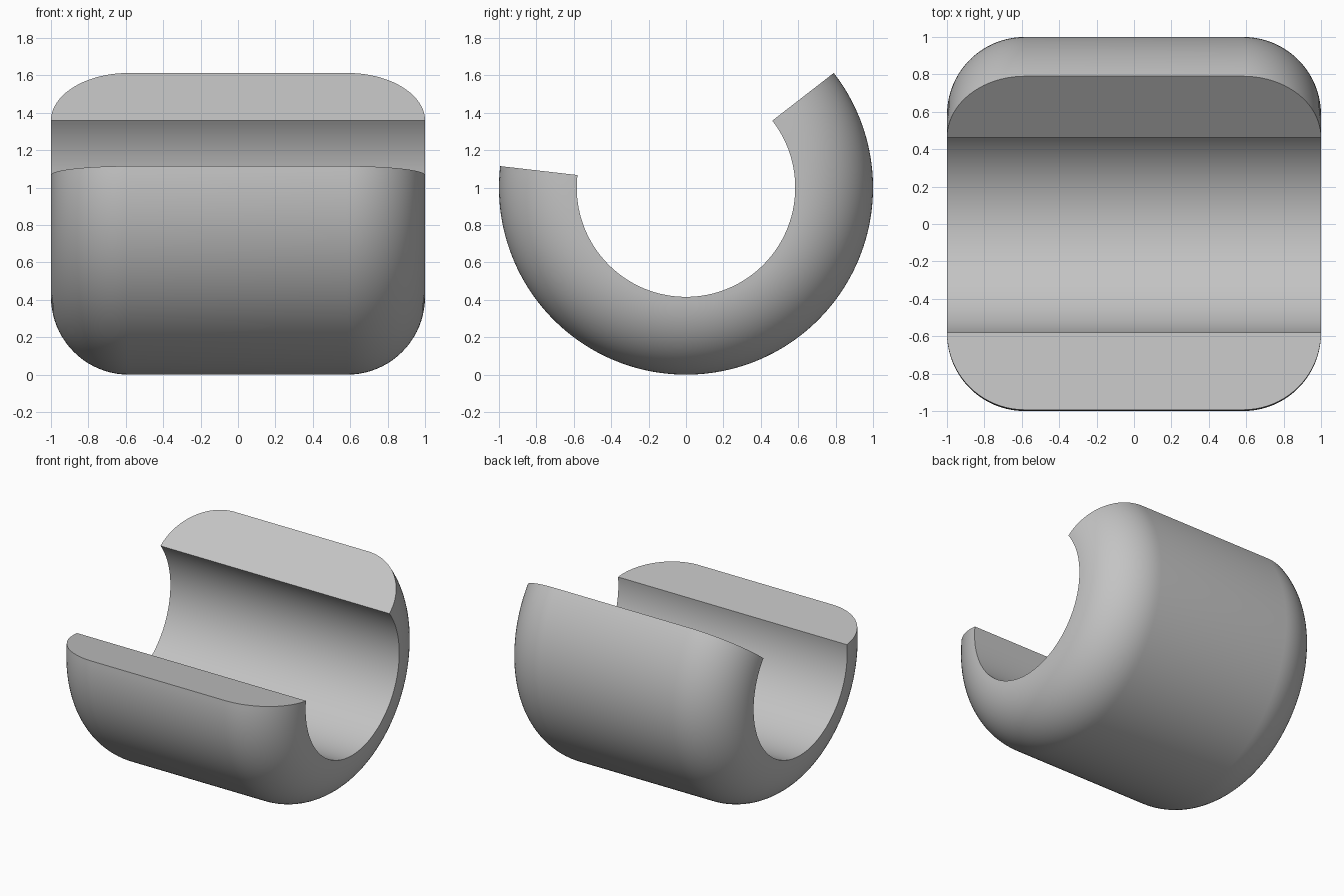
import bpy, bmesh, math
from mathutils import Vector, Matrix

cube = bpy.data.objects.get("Cube")
if cube:
    bpy.data.objects.remove(cube, do_unlink=True)

OUTER, INNER, HALF = 1.0, 0.584, 1.0
FILLET = OUTER - INNER
START, END = math.radians(173.4), math.radians(397.8)
ARC_STEPS, SWEEP_STEPS = 20, 112

grey = bpy.data.materials.new("plain grey")
grey.use_nodes = True
colour = (0.55, 0.55, 0.55, 1)
grey.diffuse_color = colour
grey.node_tree.nodes["Principled BSDF"].inputs["Base Color"].default_value = colour

# Cross-section (x, radius): flat inner edge, outer corners fully rounded
right = []
for i in range(ARC_STEPS + 1):
    a = math.pi / 2 * i / ARC_STEPS
    right.append((HALF - FILLET + FILLET * math.cos(a), INNER + FILLET * math.sin(a)))
profile = right + [(-x, r) for x, r in reversed(right)]

# Sweep the section around the x axis to make an open ring
centre = Vector((0, 0, OUTER))
bm = bmesh.new()
rings = []
for s in range(SWEEP_STEPS + 1):
    a = START + (END - START) * s / SWEEP_STEPS
    rings.append([bm.verts.new(centre + Vector((x, r * math.cos(a), r * math.sin(a))))
                  for x, r in profile])
count = len(profile)
for near, far in zip(rings, rings[1:]):
    for i in range(count):
        j = (i + 1) % count
        bm.faces.new((near[i], near[j], far[j], far[i]))

# Flat faces closing both ends of the opening
bm.faces.new(rings[0])
bm.faces.new(rings[-1])
bmesh.ops.recalc_face_normals(bm, faces=bm.faces)

mesh = bpy.data.meshes.new("open_ring")
bm.to_mesh(mesh)
bm.free()
mesh.materials.append(grey)
ring = bpy.data.objects.new("open_ring", mesh)
bpy.context.collection.objects.link(ring)

bpy.ops.object.select_all(action="DESELECT")
ring.select_set(True)
bpy.context.view_layer.objects.active = ring
bpy.ops.object.shade_smooth_by_angle(angle=math.radians(30))
